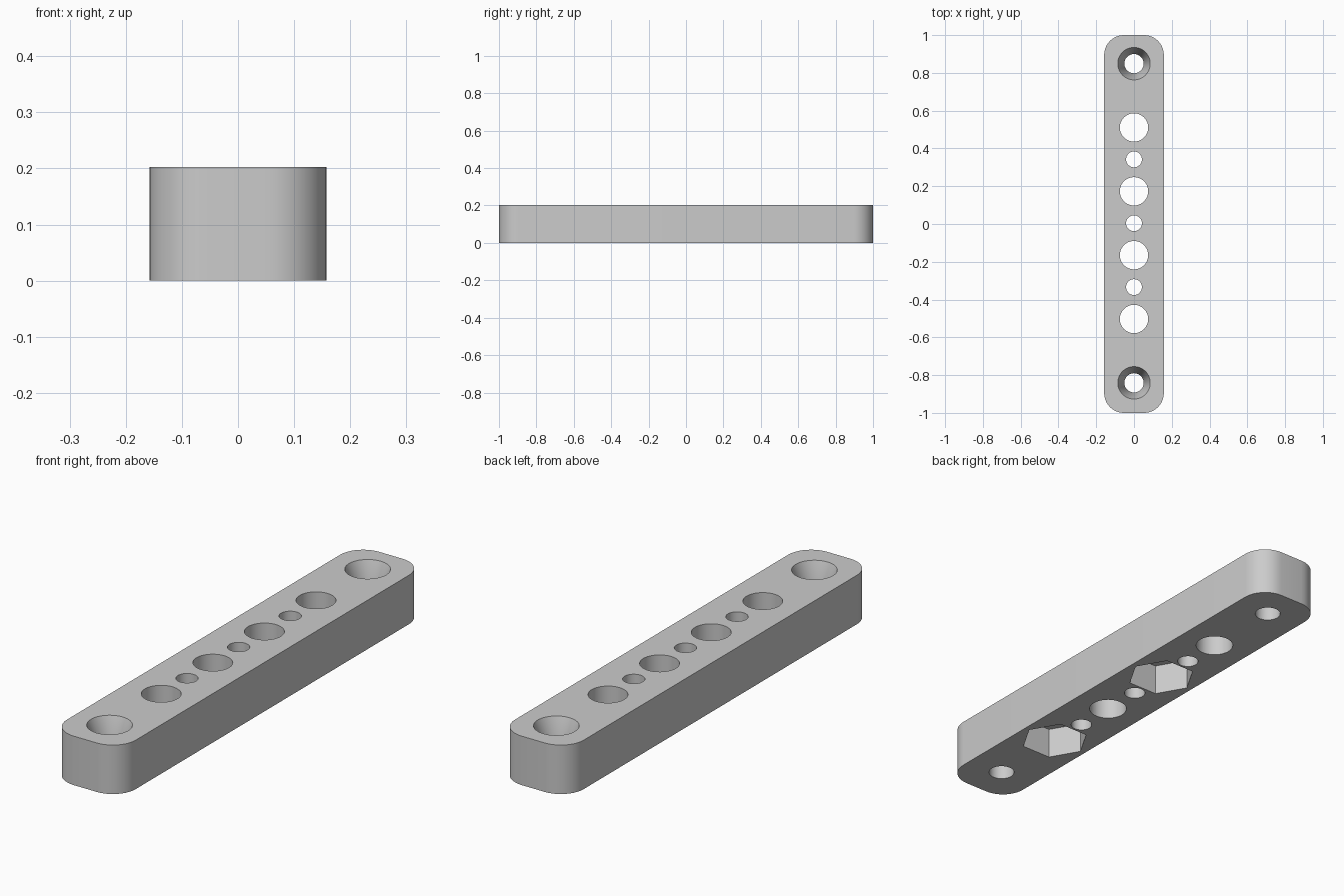
import bpy
import bmesh
from math import cos, sin, pi, radians

WIDTH, LENGTH, HEIGHT = 0.316, 2.0, 0.203
CORNER = 0.105
PITCH, SHIFT = 0.338, 0.004

cube = bpy.data.objects.get("Cube")
if cube:
    bpy.data.objects.remove(cube, do_unlink=True)

grey = bpy.data.materials.new("light grey")
grey.use_nodes = True
colour = (0.6, 0.6, 0.6, 1)
grey.diffuse_color = colour
grey.node_tree.nodes["Principled BSDF"].inputs["Base Color"].default_value = colour


def loft(name, rings):
    """Solid through a stack of matching rings, listed from bottom to top."""
    bm = bmesh.new()
    loops = [[bm.verts.new(p) for p in ring] for ring in rings]
    count = len(loops[0])
    for low, high in zip(loops, loops[1:]):
        for i in range(count):
            j = (i + 1) % count
            bm.faces.new((low[i], low[j], high[j], high[i]))
    bm.faces.new(loops[0][::-1])
    bm.faces.new(loops[-1])
    mesh = bpy.data.meshes.new(name)
    bm.to_mesh(mesh)
    bm.free()
    mesh.materials.append(grey)
    obj = bpy.data.objects.new(name, mesh)
    bpy.context.collection.objects.link(obj)
    return obj


def cutter(name, y, profile, sides=48):
    """Turned cutter from (z, radius) pairs."""
    turns = [2 * pi * i / sides for i in range(sides)]
    obj = loft(name, [[(r * cos(a), y + r * sin(a), z) for a in turns]
                      for z, r in profile])
    obj.hide_render = True
    return obj


# Rounded bar
outline = []
steps = 10
for quarter, (sx, sy) in enumerate([(1, 1), (-1, 1), (-1, -1), (1, -1)]):
    for k in range(steps + 1):
        a = (quarter + k / steps) * pi / 2
        outline.append((sx * (WIDTH / 2 - CORNER) + CORNER * cos(a),
                        sy * (LENGTH / 2 - CORNER) + CORNER * sin(a)))
bar = loft("mounting_bar", [[(x, y, z) for x, y in outline] for z in (0, HEIGHT)])

below, above = -0.05, HEIGHT + 0.05
cutters = []

# Large and small through holes, alternating along the bar
for i in range(-3, 4):
    radius = 0.075 if i % 2 else 0.042
    cutters.append(cutter("through_hole", SHIFT + i * PITCH / 2,
                          [(below, radius), (above, radius)]))

# Tapered screw holes at the ends
for side in (-1, 1):
    cutters.append(cutter("screw_hole", SHIFT + side * 2.5 * PITCH,
                          [(below, 0.051), (HEIGHT - 0.1, 0.051),
                           (HEIGHT, 0.086), (HEIGHT + 0.02, 0.093)]))

# Hexagonal nut pockets in the underside
for i in (-3, 1):
    cutters.append(cutter("nut_pocket", SHIFT + i * PITCH / 2,
                          [(below, 0.136), (0.13, 0.136)], sides=6))

for tool in cutters:
    cut = bar.modifiers.new("cut", 'BOOLEAN')
    cut.operation = 'DIFFERENCE'
    cut.solver = 'EXACT'
    cut.object = tool

# Bake the cuts and discard the cutters
graph = bpy.context.evaluated_depsgraph_get()
finished = bpy.data.meshes.new_from_object(bar.evaluated_get(graph))
bar.modifiers.clear()
bar.data = finished
for tool in cutters:
    bpy.data.objects.remove(tool, do_unlink=True)

bpy.ops.object.select_all(action='DESELECT')
bar.select_set(True)
bpy.context.view_layer.objects.active = bar
bpy.ops.object.shade_smooth_by_angle(angle=radians(30))
